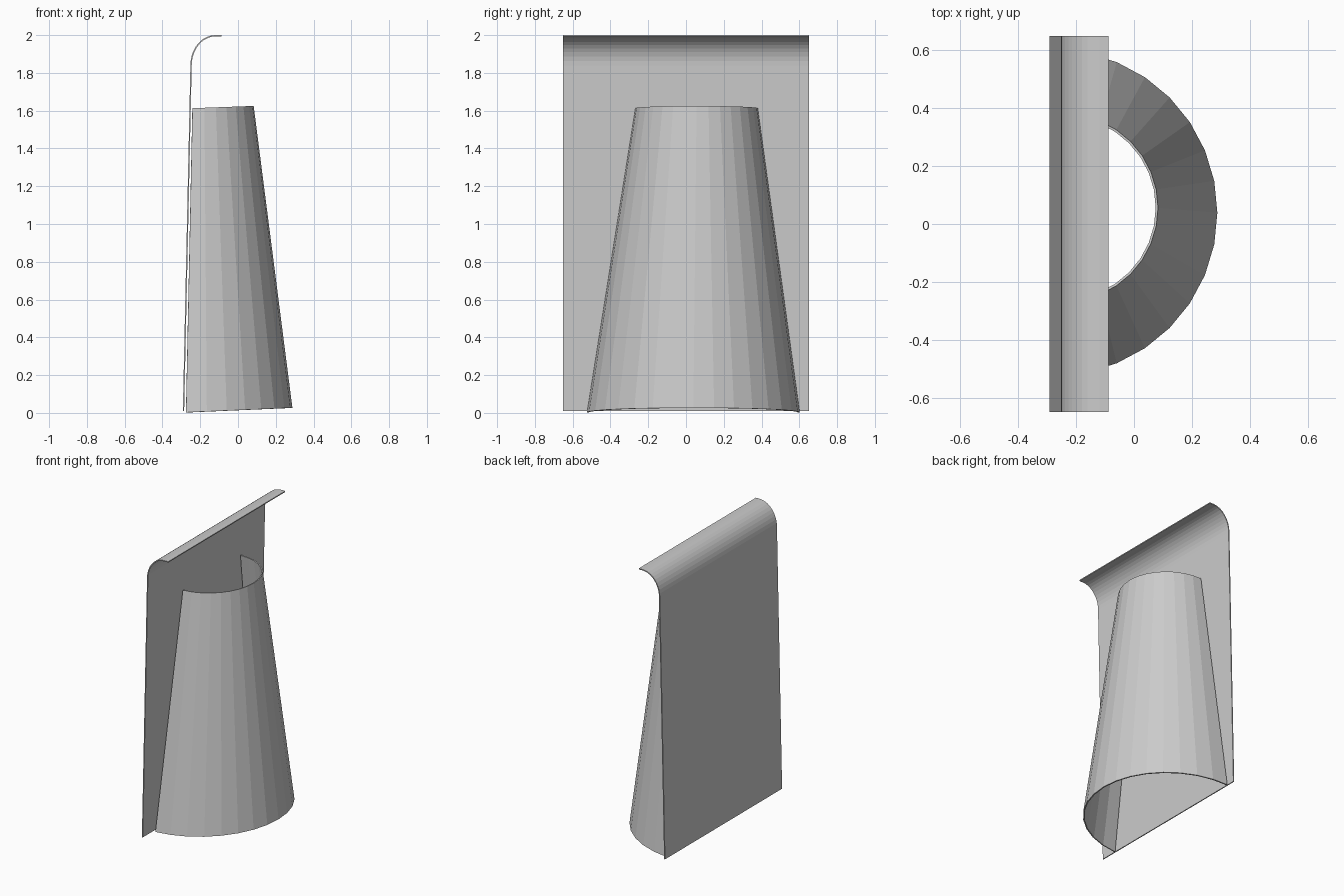
import bpy, bmesh
from math import sin, cos, pi

if "Cube" in bpy.data.objects:
    bpy.data.objects.remove(bpy.data.objects["Cube"])


def sheet(name, rows, thickness, offset):
    """Thin shell through rows of points, thickened with a solidify modifier."""
    bm = bmesh.new()
    grid = [[bm.verts.new(p) for p in row] for row in rows]
    for a, b in zip(grid, grid[1:]):
        for i in range(len(a) - 1):
            bm.faces.new((a[i], a[i + 1], b[i + 1], b[i]))
    mesh = bpy.data.meshes.new(name)
    bm.to_mesh(mesh)
    bm.free()
    obj = bpy.data.objects.new(name, mesh)
    bpy.context.collection.objects.link(obj)
    mod = obj.modifiers.new("thickness", "SOLIDIFY")
    mod.thickness = thickness
    mod.offset = offset
    mod.use_even_offset = True
    return obj


# Back plate: leaning sheet with a rolled top lip
STEPS = 10
profile = [(-0.292, 0.01)]
for i in range(STEPS + 1):
    t = pi / 2 * i / STEPS
    profile.append((-0.12 - 0.132 * cos(t), 1.84 + 0.16 * sin(t)))
profile.append((-0.088, 2.0))
sheet("back_plate", [[(x, y, z) for y in (-0.65, 0.65)] for x, z in profile], 0.007, 1)


# Half cone: open tapered shell, slightly tilted, in front of the plate
def half_ring(cx, cy, r, z, rise, sides=16):
    ring = []
    for i in range(sides + 1):
        a = -pi / 2 + pi * i / sides
        ring.append((cx + r * cos(a), cy + r * sin(a), z + rise * cos(a)))
    return ring


sheet("half_cone", [half_ring(-0.275, 0.039, 0.563, 0.003, 0.024),
                    half_ring(-0.241, 0.056, 0.324, 1.613, 0.012)], 0.008, -1)
